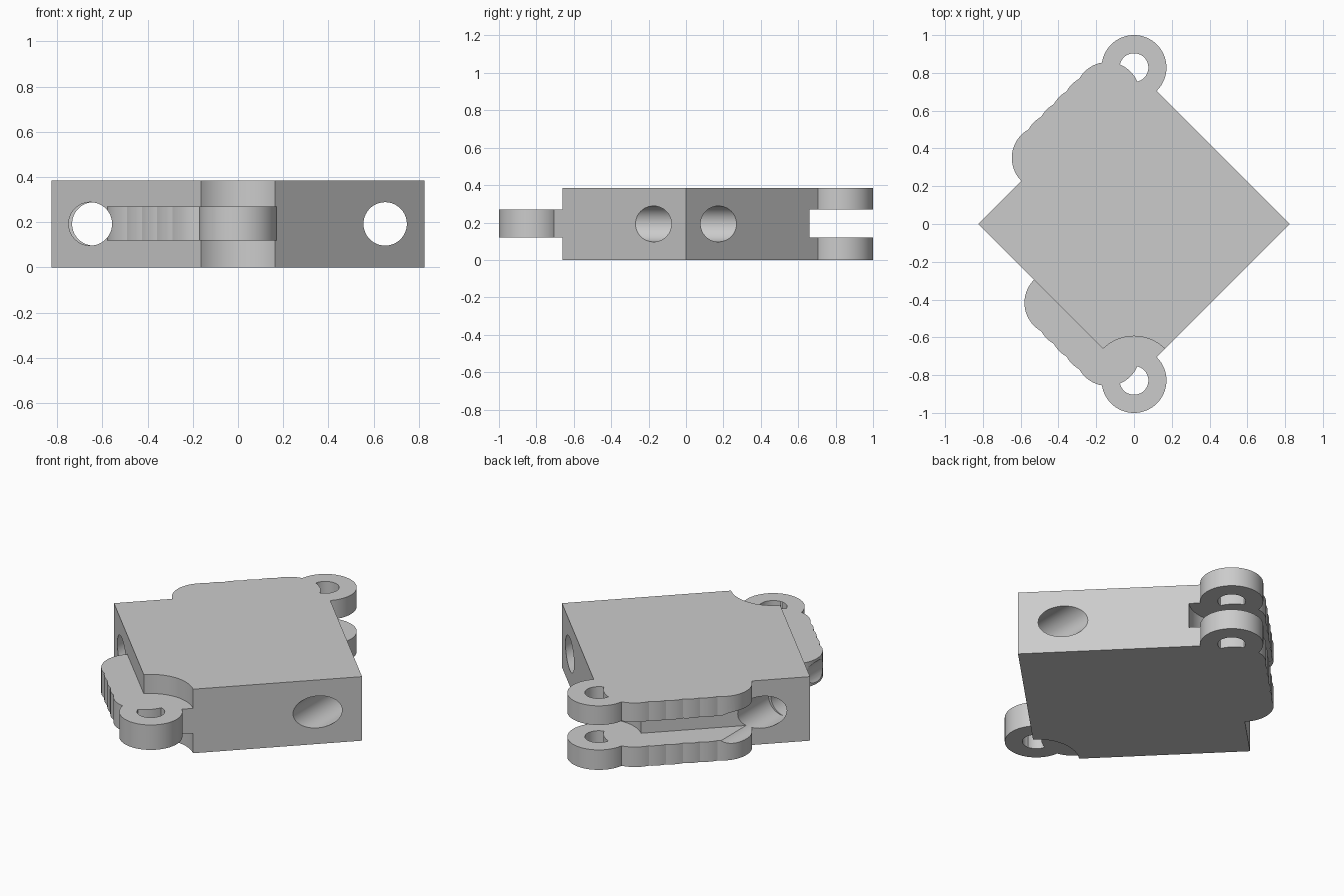
import bpy
import bmesh
from math import pi, sin, cos, asin, sqrt
from mathutils import Matrix, Vector

cube = bpy.data.objects.get("Cube")
if cube:
    bpy.data.objects.remove(cube, do_unlink=True)

HEIGHT = 0.385
LOW, HIGH = 0.12, 0.27      # middle layer of the hinge
CORNER = 0.825              # half diagonal of the block
PIN = 0.828                 # hinge centre distance
KNUCKLE = 0.172             # outer radius of knuckles and grips
MARGIN = 0.1

grey = bpy.data.materials.new("plain_grey")
grey.use_nodes = True
colour = (0.6, 0.6, 0.6, 1)
grey.diffuse_color = colour
grey.node_tree.nodes["Principled BSDF"].inputs["Base Color"].default_value = colour


def prism(name, points, z0, z1):
    """Extrude a flat outline between two heights."""
    bm = bmesh.new()
    face = bm.faces.new([bm.verts.new((p[0], p[1], z0)) for p in points])
    top = bmesh.ops.extrude_face_region(bm, geom=[face])
    verts = [v for v in top["geom"] if isinstance(v, bmesh.types.BMVert)]
    bmesh.ops.translate(bm, verts=verts, vec=(0, 0, z1 - z0))
    bmesh.ops.recalc_face_normals(bm, faces=bm.faces)
    mesh = bpy.data.meshes.new(name)
    bm.to_mesh(mesh)
    bm.free()
    mesh.materials.append(grey)
    obj = bpy.data.objects.new(name, mesh)
    bpy.context.collection.objects.link(obj)
    return obj


def disc(name, x, y, radius, z0, z1, sides=64):
    ring = [(x + radius * cos(2 * pi * i / sides), y + radius * sin(2 * pi * i / sides))
            for i in range(sides)]
    return prism(name, ring, z0, z1)


def grip(name, side, count, z0, z1):
    """Scalloped arm running along one left-hand edge of the block."""
    along = Vector((-1, -side)) / sqrt(2)
    out = Vector((-1, side)) / sqrt(2)
    step = 0.067
    half = asin(step * sqrt(2) / 2 / KNUCKLE)
    points = []
    for i in range(count):
        x = -0.14 - step * i
        centre = Vector((x, side * (CORNER + x)))
        start = -pi if i == 0 else -half
        end = pi if i == count - 1 else half
        n = max(6, round((end - start) / 0.1))
        for k in range(n + 1):
            a = start + (end - start) * k / n
            # neighbouring scallops share their cusp point
            if k == 0 and i > 0:
                continue
            points.append(centre + KNUCKLE * (cos(a) * out + sin(a) * along))
    return prism(name, points, z0, z1)


def combine(tool, operation):
    """Apply a boolean to the block and discard the tool."""
    mod = block.modifiers.new("shape", "BOOLEAN")
    mod.operation = operation
    mod.solver = "EXACT"
    mod.object = tool
    bpy.context.view_layer.objects.active = block
    bpy.ops.object.modifier_apply(modifier=mod.name)
    bpy.data.objects.remove(tool, do_unlink=True)


# Square block standing on its diagonal
block = prism("hinged_block", [(CORNER, 0), (0, CORNER), (-CORNER, 0), (0, -CORNER)], 0, HEIGHT)

# Hinge layers: one tongue at the front, two fork plates at the back
tongue = [(LOW, HIGH)]
fork = [(0, LOW), (HIGH, HEIGHT)]

# Clearance around the mating knuckles
for z0, z1 in [(-MARGIN, LOW), (HIGH, HEIGHT + MARGIN)]:
    combine(disc("front_clearance", 0, -PIN, 0.234, z0, z1), "DIFFERENCE")
combine(disc("back_clearance", 0, PIN, 0.234, LOW, HIGH), "DIFFERENCE")

# Knuckles with pin holes, then grips
for side, layers, count in [(-1, tongue, 5), (1, fork, 6)]:
    for z0, z1 in layers:
        combine(disc("knuckle", 0, side * PIN, KNUCKLE, z0, z1), "UNION")
    combine(disc("pin_hole", 0, side * PIN, 0.076, -MARGIN, HEIGHT + MARGIN), "DIFFERENCE")
    for z0, z1 in layers:
        combine(grip("grip", side, count, z0, z1), "UNION")

# Round holes running front to back through the side corners
for x, y0, y1 in [(0.651, -0.6, 0.6), (-0.653, -0.6, 0), (-0.638, -0.01, 0.6)]:
    bore = disc("bore", 0, 0, 0.096, y0, y1)
    bore.data.transform(Matrix.Translation((x, 0, HEIGHT / 2)) @ Matrix.Rotation(-pi / 2, 4, "X"))
    combine(bore, "DIFFERENCE")

bpy.ops.object.select_all(action="DESELECT")
block.select_set(True)
bpy.context.view_layer.objects.active = block
bpy.ops.object.shade_smooth_by_angle(angle=0.3)
